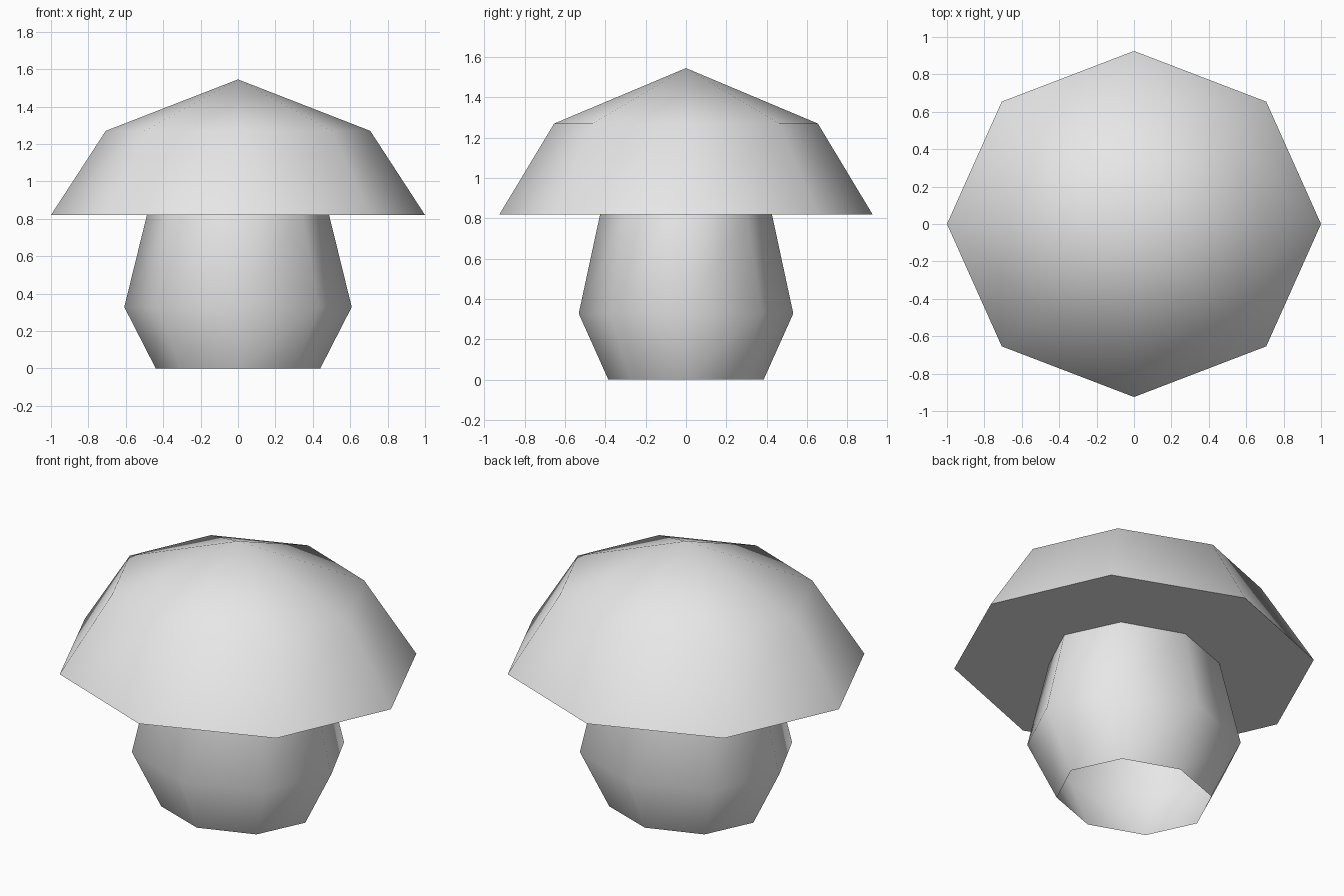
import bpy, bmesh
from math import cos, sin, pi, radians

SIDES = 8

cube = bpy.data.objects.get("Cube")
if cube:
    bpy.data.objects.remove(cube, do_unlink=True)

# One plain grey for the whole mushroom
grey = bpy.data.materials.new("plain_grey")
grey.use_nodes = True
grey.diffuse_color = (0.8, 0.8, 0.8, 1)
grey.node_tree.nodes["Principled BSDF"].inputs["Base Color"].default_value = (0.8, 0.8, 0.8, 1)


def lathe(name, profile, depth, apex=None, floor=False):
    """Eight-sided turned form; profile is (radius, height) from the bottom up."""
    bm = bmesh.new()
    rings = [[bm.verts.new((r * cos(2 * pi * i / SIDES),
                            r * depth * sin(2 * pi * i / SIDES), z))
              for i in range(SIDES)] for r, z in profile]
    for low, high in zip(rings, rings[1:]):
        for i in range(SIDES):
            j = (i + 1) % SIDES
            bm.faces.new((low[i], low[j], high[j], high[i]))
    if apex is not None:
        tip = bm.verts.new((0, 0, apex))
        for i in range(SIDES):
            bm.faces.new((rings[-1][i], rings[-1][(i + 1) % SIDES], tip))
    if floor:
        bm.faces.new(rings[0][::-1])
    mesh = bpy.data.meshes.new(name)
    bm.to_mesh(mesh)
    bm.free()
    mesh.materials.append(grey)
    obj = bpy.data.objects.new(name, mesh)
    bpy.context.collection.objects.link(obj)
    bpy.ops.object.select_all(action='DESELECT')
    obj.select_set(True)
    bpy.context.view_layer.objects.active = obj
    bpy.ops.object.shade_smooth_by_angle(angle=radians(60))
    return obj


# Cap: domed top with a flat underside
lathe("cap", [(1.0, 0.82), (0.707, 1.27)], 0.925, apex=1.545, floor=True)

# Stem: bulging tube, open at the foot
lathe("stem", [(0.44, 0), (0.608, 0.328), (0.487, 0.82)], 0.875)
